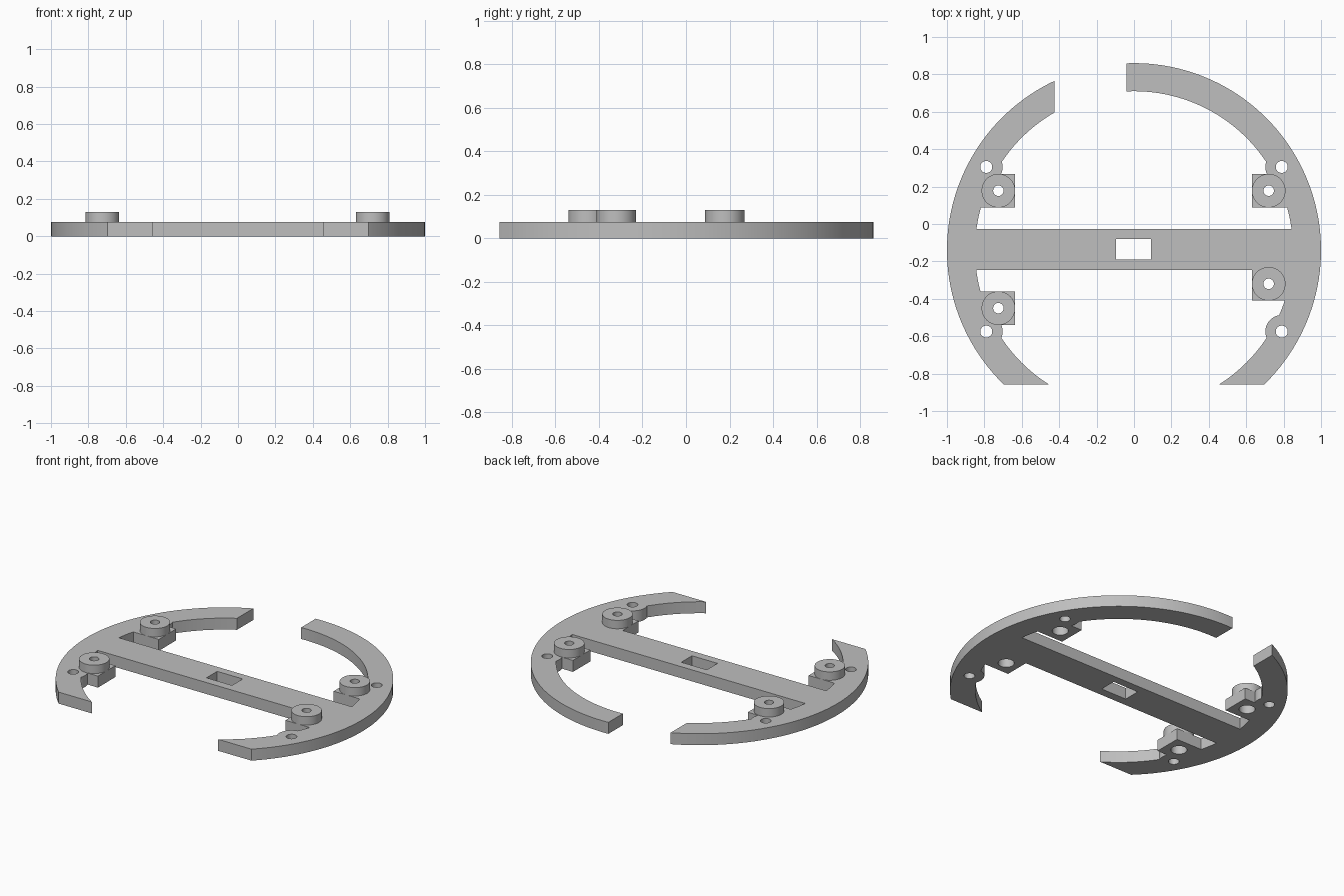
import bpy
import bmesh
from math import radians
from mathutils import Matrix

T = 0.075            # plate thickness
TOP = 0.13           # top of the bosses
CY = -0.14           # ring centre on y
BOSSES = [(-0.725, 0.178), (0.72, 0.178), (-0.725, -0.45), (0.72, -0.32)]
SCREWS = [(x, y) for x in (-0.79, 0.79) for y in (0.305, -0.575)]

old = bpy.data.objects.get("Cube")
if old:
    bpy.data.objects.remove(old, do_unlink=True)

grey = bpy.data.materials.new("plain grey")
grey.use_nodes = True
colour = (0.52, 0.52, 0.52, 1)
grey.diffuse_color = colour
grey.node_tree.nodes["Principled BSDF"].inputs["Base Color"].default_value = colour


def make(name, bm):
    mesh = bpy.data.meshes.new(name)
    bm.to_mesh(mesh)
    bm.free()
    mesh.materials.append(grey)
    ob = bpy.data.objects.new(name, mesh)
    bpy.context.collection.objects.link(ob)
    return ob


def cylinder(name, x, y, r, z0, z1, sides=48):
    bm = bmesh.new()
    bmesh.ops.create_cone(bm, cap_ends=True, segments=sides, radius1=r, radius2=r,
                          depth=z1 - z0, matrix=Matrix.Translation((x, y, (z0 + z1) / 2)))
    return make(name, bm)


def box(name, x0, x1, y0, y1, z0, z1):
    bm = bmesh.new()
    centre = Matrix.Translation(((x0 + x1) / 2, (y0 + y1) / 2, (z0 + z1) / 2))
    size = Matrix.Diagonal((x1 - x0, y1 - y0, z1 - z0, 1))
    bmesh.ops.create_cube(bm, size=1, matrix=centre @ size)
    return make(name, bm)


def combine(target, tool, operation):
    bpy.context.view_layer.objects.active = target
    mod = target.modifiers.new("combine", "BOOLEAN")
    mod.operation, mod.solver, mod.object = operation, "EXACT", tool
    bpy.ops.object.modifier_apply(modifier=mod.name)
    bpy.data.objects.remove(tool, do_unlink=True)


# Open ring with a gap at the back and a straight cut at the front
plate = cylinder("ring_plate", 0, CY, 1, -0.1, 0.2, 160)
combine(plate, cylinder("bore", 0, CY, 0.85, -1, 1, 160), "DIFFERENCE")
combine(plate, box("back_gap", -0.425, -0.04, 0.3, 1.2, -1, 1), "DIFFERENCE")
combine(plate, box("front_cut", -1.2, 1.2, -1.5, -0.857, -1, 1), "DIFFERENCE")

# Cross bar, boss pads and screw ears, left over-tall until trimmed
combine(plate, box("cross_bar", -0.9, 0.9, -0.245, -0.028, -0.11, 0.21), "UNION")
for i, (x, y) in enumerate(BOSSES):
    side = 1 if x > 0 else -1
    x0, x1 = sorted((x - side * 0.09, side * 0.87))
    combine(plate, box("pad", x0, x1, y - 0.09, y + 0.09, -0.12, 0.22), "UNION")
for x, y in SCREWS:
    combine(plate, cylinder("ear", x, y, 0.088, -0.13, 0.23), "UNION")
combine(plate, box("slab", -2, 2, -2, 2, 0, T), "INTERSECT")

# Bar window, screw holes and wide bores under the bosses
combine(plate, box("window", -0.095, 0.09, -0.19, -0.08, -1, 1), "DIFFERENCE")
for x, y in SCREWS:
    combine(plate, cylinder("screw_hole", x, y, 0.032, -1, 1), "DIFFERENCE")
for x, y in BOSSES:
    combine(plate, cylinder("wide_bore", x, y, 0.048, -1, 1), "DIFFERENCE")

# Raised bosses with a narrow hole
parts = [plate]
for x, y in BOSSES:
    name = ("back" if y > 0 else "front") + ("_left" if x > 0 else "_right") + "_boss"
    boss = cylinder(name, x, y, 0.09, T, TOP)
    combine(boss, cylinder("boss_hole", x, y, 0.028, -1, 1), "DIFFERENCE")
    parts.append(boss)

bpy.ops.object.select_all(action="DESELECT")
for ob in parts:
    ob.select_set(True)
bpy.context.view_layer.objects.active = plate
bpy.ops.object.shade_smooth_by_angle(angle=radians(30))
